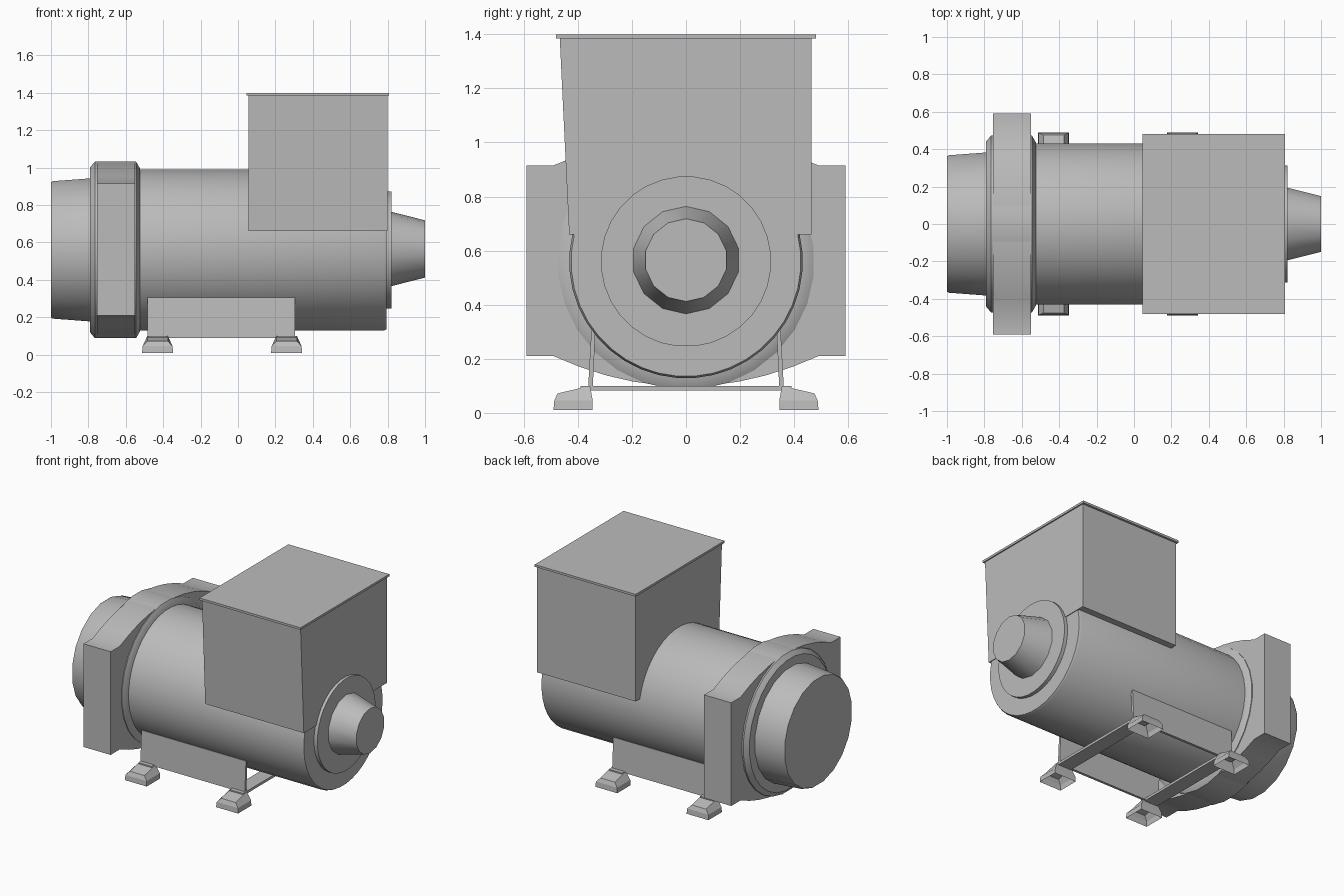
import bpy, bmesh, math

if "Cube" in bpy.data.objects:
    bpy.data.objects.remove(bpy.data.objects["Cube"])

AXIS_Z = 0.56

grey = bpy.data.materials.new("machine grey")
grey.use_nodes = True
COLOUR = (0.5, 0.5, 0.5, 1)
grey.diffuse_color = COLOUR
grey.node_tree.nodes["Principled BSDF"].inputs["Base Color"].default_value = COLOUR


def finish(name, bm, smooth=False):
    bmesh.ops.recalc_face_normals(bm, faces=bm.faces)
    mesh = bpy.data.meshes.new(name)
    bm.to_mesh(mesh)
    bm.free()
    mesh.materials.append(grey)
    obj = bpy.data.objects.new(name, mesh)
    bpy.context.collection.objects.link(obj)
    if smooth:
        bpy.ops.object.select_all(action='DESELECT')
        obj.select_set(True)
        bpy.context.view_layer.objects.active = obj
        bpy.ops.object.shade_smooth_by_angle(angle=math.radians(30))
    return obj


def loft(name, rings, smooth=False, cap_start=True, cap_end=True):
    """Skin a list of equal-length closed loops."""
    bm = bmesh.new()
    loops = [[bm.verts.new(p) for p in ring] for ring in rings]
    for a, b in zip(loops, loops[1:]):
        for i in range(len(a)):
            j = (i + 1) % len(a)
            bm.faces.new((a[i], a[j], b[j], b[i]))
    if cap_start:
        bm.faces.new(loops[0])
    if cap_end:
        bm.faces.new(loops[-1])
    return finish(name, bm, smooth)


def turned(name, profile, sides, cz=AXIS_Z):
    """Turn (x, radius) pairs around the machine's long axis."""
    steps = [2 * math.pi * (i + 0.5) / sides for i in range(sides)]
    return loft(name, [[(x, r * math.cos(a), cz + r * math.sin(a)) for a in steps]
                       for x, r in profile], smooth=True)


def prism(name, outline, x0, x1, smooth=False):
    """Extrude a (y, z) outline along x."""
    return loft(name, [[(x, y, z) for y, z in outline] for x in (x0, x1)], smooth)


def rect(x0, x1, y0, y1, z):
    return [(x0, y0, z), (x1, y0, z), (x1, y1, z), (x0, y1, z)]


# Round bodies along the long axis
turned("main_barrel", [(-0.54, 0.432), (0.78, 0.432), (0.795, 0.425)], 40)
turned("flange_ring", [(-0.79, 0.445), (-0.765, 0.475), (-0.545, 0.475), (-0.525, 0.44)], 28)
turned("rear_drum", [(-1.0, 0.366), (-0.99, 0.372), (-0.78, 0.388)], 20)
turned("end_disc", [(0.79, 0.315), (0.82, 0.315)], 32)
turned("shaft_cone", [(0.815, 0.2), (1.0, 0.153)], 14, 0.565)

# Collar with a block on each side, bulging at top and bottom
ARC = 10
bulge = [(0.49 * (1 - 2 * i / ARC), 0.112 * (1 - (1 - 2 * i / ARC) ** 2))
         for i in range(ARC + 1)]
outline = [(0.59, 0.21), (0.59, 0.915)]
outline += [(y, 0.915 + h) for y, h in bulge]
outline += [(-0.59, 0.915), (-0.59, 0.21)]
outline += [(-y, 0.21 - h) for y, h in bulge]
prism("side_block_collar", outline, -0.755, -0.55, smooth=True)

# Control housing and its lid
prism("control_housing",
      [(-0.432, 0.66), (0.465, 0.66), (0.465, 1.39), (-0.467, 1.39)], 0.055, 0.8)
loft("housing_lid", [rect(0.045, 0.808, -0.48, 0.48, z) for z in (1.385, 1.4)])

# Mounting plates, feet and the straps joining the feet
for side, label in ((-1, "right"), (1, "left")):
    prism(label + "_mounting_plate",
          [(side * y, z) for y, z in ((0.335, 0.305), (0.35, 0.305),
                                      (0.362, 0.09), (0.345, 0.09))], -0.485, 0.305)
    for cx, end in ((-0.43, "rear"), (0.26, "front")):
        foot = [rect(cx - w, cx + w, side * 0.345, side * y, z)
                for w, y, z in ((0.083, 0.49, 0.01), (0.08, 0.487, 0.045))]
        foot.append([(x, y, 0.072 if abs(y) > 0.4 else 0.1)
                     for x, y, z in rect(cx - 0.055, cx + 0.055,
                                         side * 0.355, side * 0.475, 0)])
        loft(label + "_" + end + "_foot", foot, cap_start=False)

for cx, end in ((-0.43, "rear"), (0.26, "front")):
    loft(end + "_cross_strap", [rect(cx - 0.05, cx + 0.05, -0.39, 0.39, z)
                                for z in (0.083, 0.1)])
